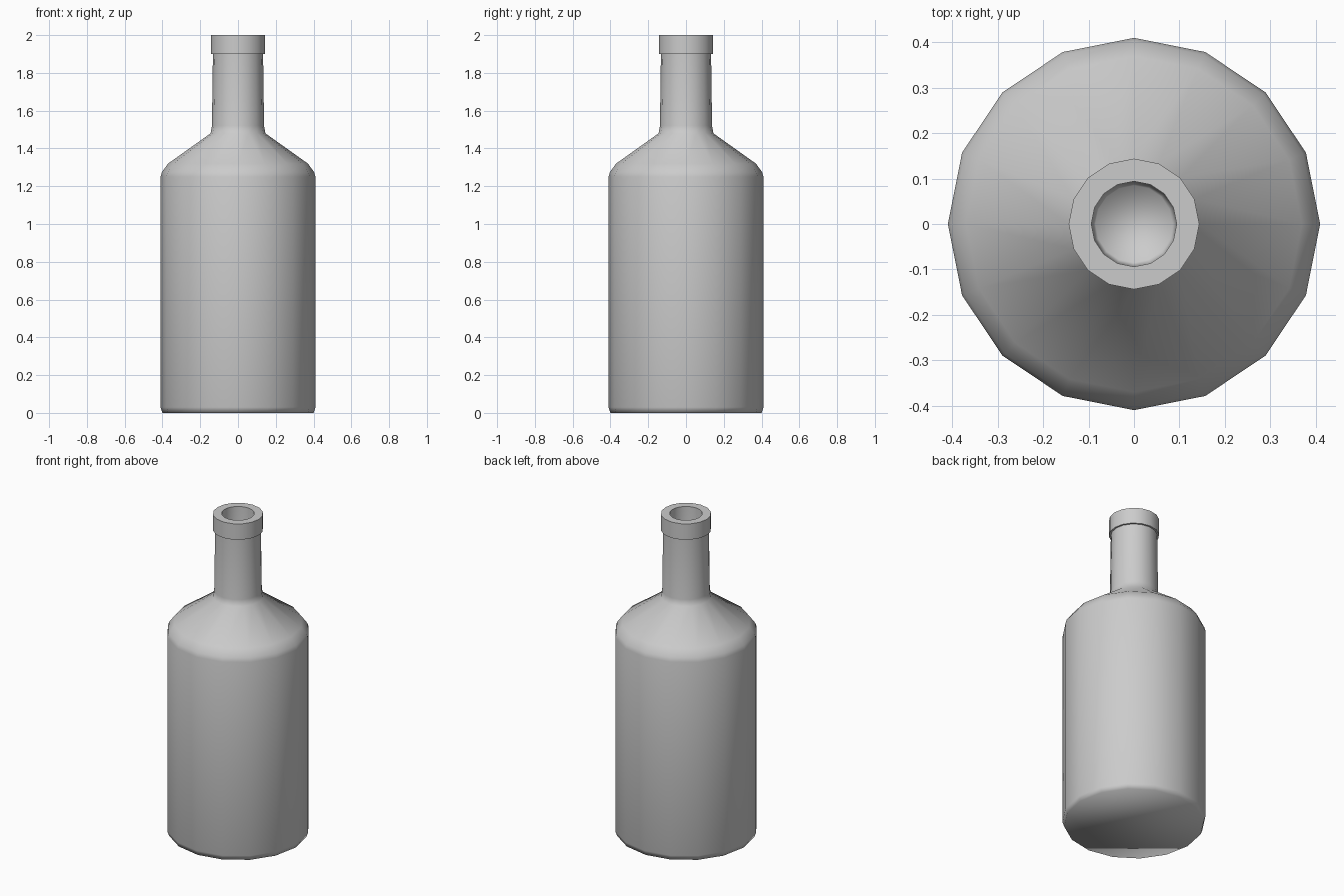
import bpy
import bmesh
import math

SIDES = 16

old = bpy.data.objects.get("Cube")
if old:
    bpy.data.objects.remove(old, do_unlink=True)

# Single plain grey
grey = bpy.data.materials.new("light_grey")
grey.use_nodes = True
colour = (0.6, 0.6, 0.6, 1)
grey.diffuse_color = colour
grey.node_tree.nodes["Principled BSDF"].inputs["Base Color"].default_value = colour


def lathe(name, profile):
    """Turn a (radius, height) profile about z and cap both ends."""
    bm = bmesh.new()
    rings = []
    for r, z in profile:
        angles = [math.tau * i / SIDES for i in range(SIDES)]
        rings.append([bm.verts.new((r * math.cos(a), r * math.sin(a), z)) for a in angles])
    for low, high in zip(rings, rings[1:]):
        for i in range(SIDES):
            j = (i + 1) % SIDES
            bm.faces.new((low[i], low[j], high[j], high[i]))
    bm.faces.new(rings[0][::-1])
    bm.faces.new(rings[-1])
    bmesh.ops.recalc_face_normals(bm, faces=bm.faces[:])
    mesh = bpy.data.meshes.new(name)
    bm.to_mesh(mesh)
    bm.free()
    mesh.materials.append(grey)
    obj = bpy.data.objects.new(name, mesh)
    bpy.context.collection.objects.link(obj)
    bpy.ops.object.select_all(action='DESELECT')
    obj.select_set(True)
    bpy.context.view_layer.objects.active = obj
    bpy.ops.object.shade_smooth_by_angle(angle=math.radians(80))
    return obj


base = [(0.40, 0), (0.41, 0.03)]
body = [(0.41, 1.25), (0.403, 1.275)]
shoulder = [(0.37, 1.32), (0.145, 1.48)]
neck = [(0.138, 1.52), (0.133, 1.89)]
lip = [(0.133, 1.9), (0.144, 1.9), (0.144, 2.0), (0.094, 2.0)]
bore = [(0.092, 1.55), (0.085, 1.53)]

lathe("bottle", base + body + shoulder + neck + lip + bore)
